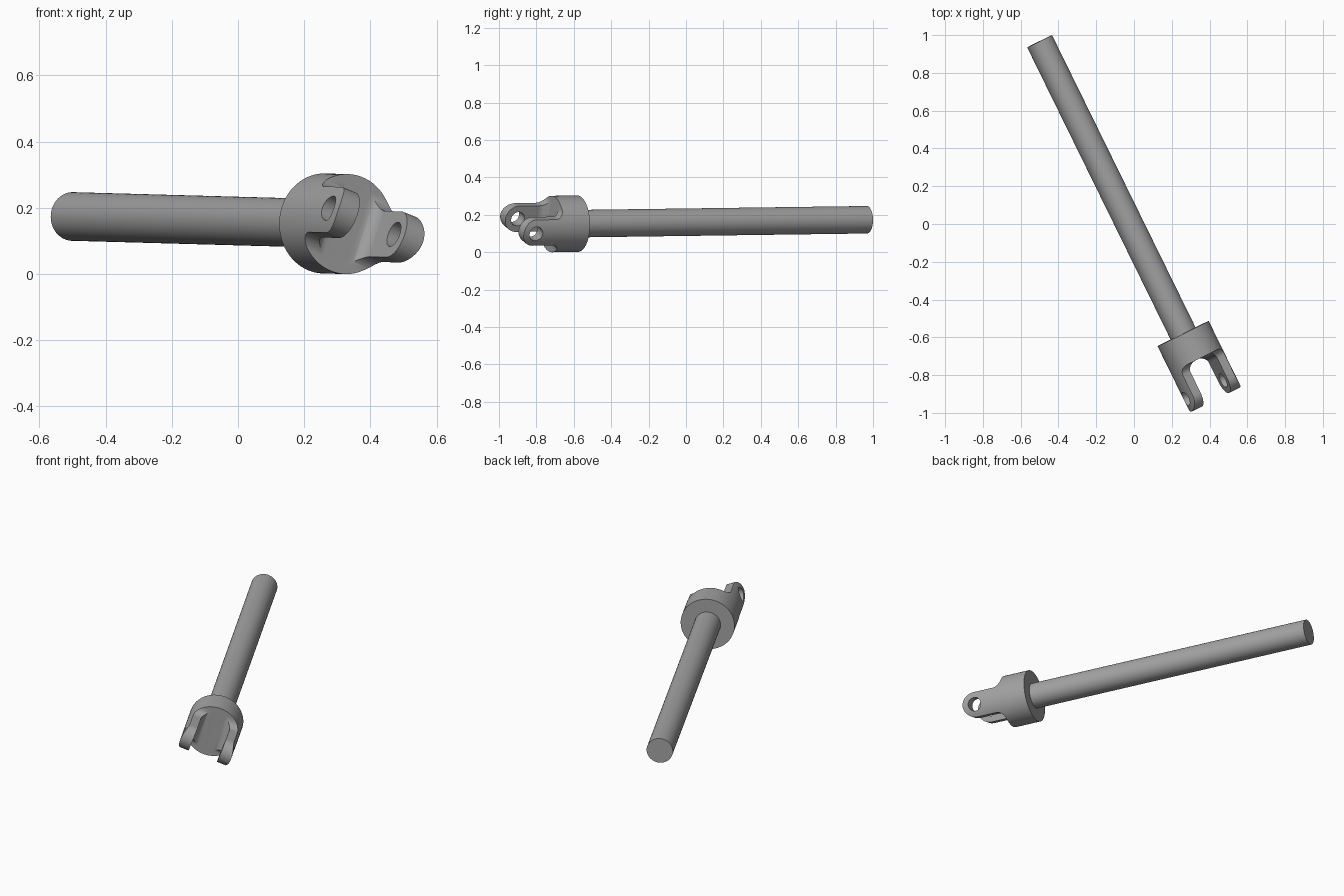
import bpy, bmesh, math
from mathutils import Matrix, Vector

if "Cube" in bpy.data.objects:
    bpy.data.objects.remove(bpy.data.objects["Cube"])

steel = bpy.data.materials.new("grey_steel")
steel.diffuse_color = (0.36, 0.36, 0.36, 1)
steel.use_nodes = True
steel.node_tree.nodes["Principled BSDF"].inputs["Base Color"].default_value = steel.diffuse_color

# Local frame: X along the shaft toward the fork, Y across the two arms
axis = Vector((0.4407, -0.8976, -0.0122)).normalized()
side = Vector((0.8976, 0.4407, 0)).normalized()
side = Matrix.Rotation(math.radians(20), 3, axis) @ side
if side.z > 0:
    side = Matrix.Rotation(math.radians(-40), 3, axis) @ side
side = (side - axis * side.dot(axis)).normalized()
up = axis.cross(side)
frame = Matrix((axis, side, up)).transposed().to_4x4()
frame.translation = (0.26, -0.58, 0.1527)

R, FLOOR, TIP = 0.151, 0.155, 0.39     # hub radius, hub length, fork length
ARM, GAP, FIL = 0.0735, 0.085, 0.045   # arm half width, half gap, fillet
EYE = TIP - ARM


def make(name, bm):
    bmesh.ops.recalc_face_normals(bm, faces=bm.faces)
    me = bpy.data.meshes.new(name)
    bm.to_mesh(me)
    bm.free()
    ob = bpy.data.objects.new(name, me)
    bpy.context.collection.objects.link(ob)
    me.materials.append(steel)
    return ob


def rod(name, r, a, b, along, n=96):
    """Cylinder from a to b on the local X or Y axis."""
    bm = bmesh.new()
    bmesh.ops.create_cone(bm, cap_ends=True, segments=n, radius1=r, radius2=r, depth=b - a)
    turn = Matrix.Rotation(math.pi / 2, 4, 'Y' if along == 'X' else 'X')
    bm.transform(turn)
    if along == 'X':
        bm.transform(Matrix.Translation(((a + b) / 2, 0, 0)))
    return make(name, bm)


def prism(name, pts, vec):
    """Closed outline swept along vec, centred on its plane."""
    bm = bmesh.new()
    v = Vector(vec)
    f = bm.faces.new([bm.verts.new(Vector(p) - v / 2) for p in pts])
    ext = bmesh.ops.extrude_face_region(bm, geom=[f])
    bmesh.ops.translate(bm, vec=v, verts=[e for e in ext["geom"] if isinstance(e, bmesh.types.BMVert)])
    return make(name, bm)


def arc(cx, cy, r, a0, a1, n=12):
    return [(cx + r * math.cos(math.radians(a0 + (a1 - a0) * i / n)),
             cy + r * math.sin(math.radians(a0 + (a1 - a0) * i / n))) for i in range(n + 1)]


def combine(ob, other, op):
    m = ob.modifiers.new(op.lower(), 'BOOLEAN')
    m.operation, m.object, m.solver = op, other, 'EXACT'
    bpy.context.view_layer.update()
    ev = ob.evaluated_get(bpy.context.evaluated_depsgraph_get())
    me = bpy.data.meshes.new_from_object(ev)
    ob.modifiers.clear()
    ob.data = me
    bpy.data.objects.remove(other)


# Fork: round blank trimmed to hub, filleted necks and rounded arm ends
fork = rod("fork", R, 0, TIP + 0.02, 'X')
upper = [(-0.05, 0.2), (FLOOR, 0.2)]
upper += arc(FLOOR + FIL, ARM + FIL, FIL, 180, 270)
upper += arc(EYE, 0, ARM, 90, 0, 20)
lower = [(x, -z) for x, z in reversed(upper[:-1])]
outline = prism("outline_helper", [(x, 0, z) for x, z in upper + lower], (0, 0.5, 0))
combine(fork, outline, 'INTERSECT')

# Slot between the arms with rounded inner corners
half = [(0.5, GAP)] + arc(FLOOR + FIL, GAP - FIL, FIL, 90, 180)
slot = prism("slot_helper", [(x, y, 0) for x, y in half + [(x, -y) for x, y in reversed(half)]], (0, 0, 0.6))
combine(fork, slot, 'DIFFERENCE')

# Pin hole through both arms
hole = rod("hole_helper", 0.039, -0.25, 0.25, 'Y', 48)
hole.data.transform(Matrix.Translation((EYE, 0, 0)))
combine(fork, hole, 'DIFFERENCE')

# Long plain shaft, seated inside the hub
shaft = rod("shaft", 0.0735, -1.724, 0.1, 'X', 64)

for ob in (fork, shaft):
    ob.data.transform(frame)
    bpy.ops.object.select_all(action='DESELECT')
    ob.select_set(True)
    bpy.context.view_layer.objects.active = ob
    bpy.ops.object.shade_smooth_by_angle(angle=math.radians(30))
